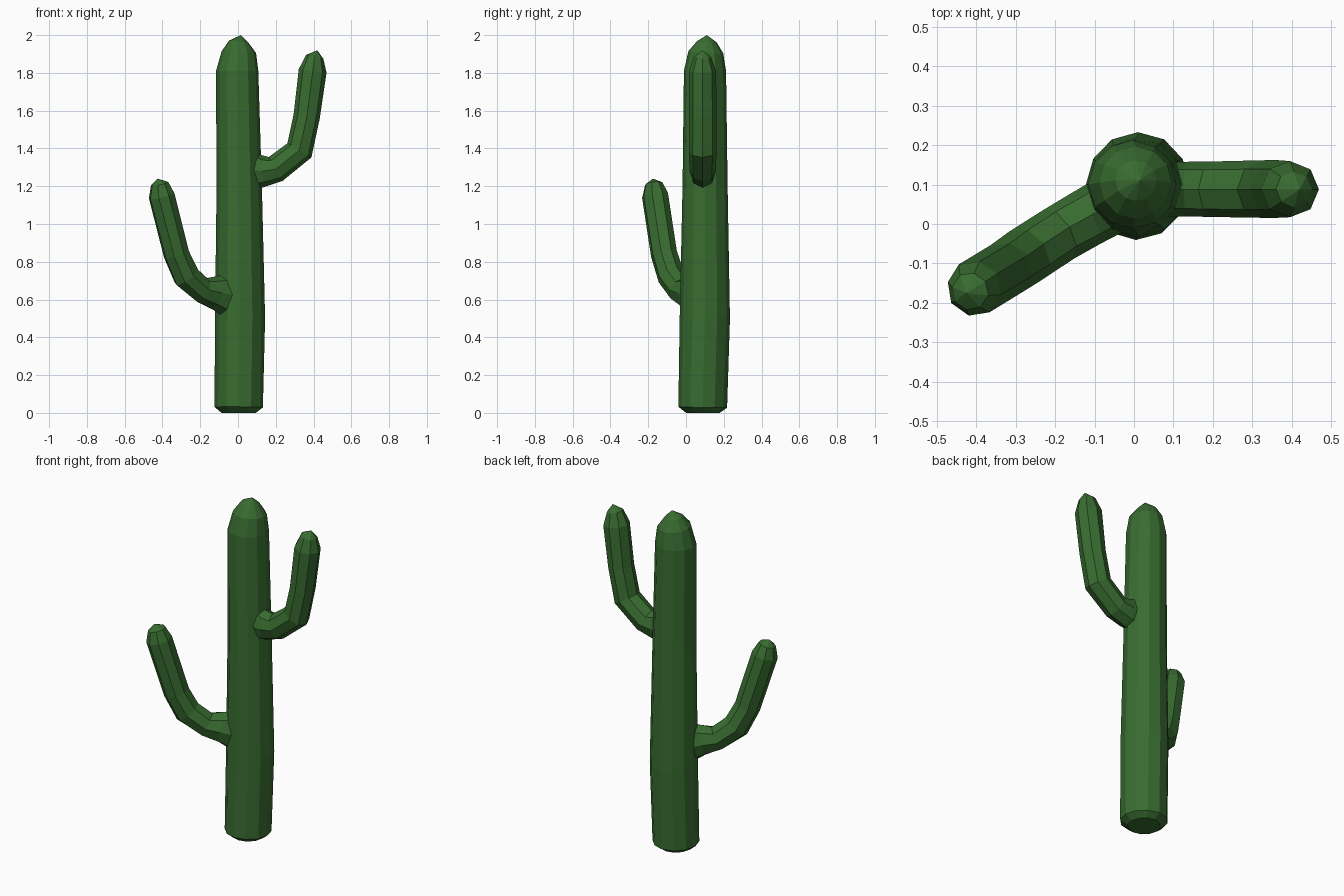
import bpy, bmesh, math, random
from mathutils import Vector

cube = bpy.data.objects.get("Cube")
if cube:
    bpy.data.objects.remove(cube, do_unlink=True)

random.seed(4)
green = bpy.data.materials.new("cactus_green")
green.use_nodes = True
colour = (0.04, 0.15, 0.03, 1)
green.diffuse_color = colour
green.node_tree.nodes["Principled BSDF"].inputs["Base Color"].default_value = colour


def limb(name, rings, tip, side, sides, jitter):
    """Faceted tube through rings of (centre, side radius, bend radius), ending in a tip."""
    bm = bmesh.new()
    side = Vector(side).normalized()
    centres = [Vector(r[0]) for r in rings] + [Vector(tip)]
    loops = []
    for i, (_, wide, deep) in enumerate(rings):
        tangent = (centres[i + 1] - centres[max(i - 1, 0)]).normalized()
        bend = tangent.cross(side).normalized()
        across = bend.cross(tangent)
        loop = []
        for k in range(sides):
            a = math.tau * k / sides
            f = 1 + random.uniform(-jitter, jitter)
            offset = across * math.cos(a) * wide + bend * math.sin(a) * deep
            loop.append(bm.verts.new(centres[i] + offset * f))
        loops.append(loop)
    apex = bm.verts.new(tip)
    bm.faces.new(loops[0])
    for k in range(sides):
        n = (k + 1) % sides
        for low, high in zip(loops, loops[1:]):
            bm.faces.new((low[k], low[n], high[n], high[k]))
        bm.faces.new((loops[-1][k], loops[-1][n], apex))
    bmesh.ops.recalc_face_normals(bm, faces=bm.faces)
    mesh = bpy.data.meshes.new(name)
    bm.to_mesh(mesh)
    bm.free()
    mesh.materials.append(green)
    obj = bpy.data.objects.new(name, mesh)
    bpy.context.collection.objects.link(obj)
    return obj


# Trunk: slightly tapered column with a domed top
trunk = limb("trunk", [
    ((0.005, 0.09, 0.0), 0.09, 0.09),
    ((0.005, 0.088, 0.03), 0.128, 0.128),
    ((0.01, 0.1, 0.5), 0.132, 0.132),
    ((0.006, 0.1, 1.2), 0.119, 0.119),
    ((-0.003, 0.1, 1.81), 0.112, 0.112),
    ((0.004, 0.105, 1.91), 0.092, 0.092),
    ((0.005, 0.11, 1.965), 0.052, 0.052),
], (0.015, 0.11, 2.0), (1, 0, 0), 12, 0.015)
# Keep the foot flat on the ground
for v in trunk.data.vertices[:12]:
    v.co.z = 0

# Left arm: flared root, elbow, upright end
limb("left_arm", [
    ((0.07, 0.088, 1.285), 0.07, 0.105),
    ((0.13, 0.088, 1.28), 0.07, 0.085),
    ((0.2, 0.088, 1.29), 0.071, 0.073),
    ((0.325, 0.088, 1.39), 0.073, 0.075),
    ((0.365, 0.088, 1.57), 0.073, 0.07),
    ((0.396, 0.088, 1.81), 0.072, 0.074),
    ((0.405, 0.088, 1.885), 0.045, 0.047),
], (0.42, 0.088, 1.92), (0, 1, 0), 8, 0.02)

# Right arm: lower and swung towards the front
limb("right_arm", [
    ((-0.065, 0.045, 0.625), 0.075, 0.115),
    ((-0.12, 0.015, 0.635), 0.073, 0.09),
    ((-0.19, -0.025, 0.65), 0.072, 0.07),
    ((-0.275, -0.08, 0.725), 0.073, 0.075),
    ((-0.325, -0.115, 0.84), 0.072, 0.07),
    ((-0.405, -0.163, 1.15), 0.071, 0.071),
    ((-0.415, -0.17, 1.213), 0.048, 0.048),
], (-0.425, -0.175, 1.24), (-0.54, 0.84, 0), 8, 0.02)
